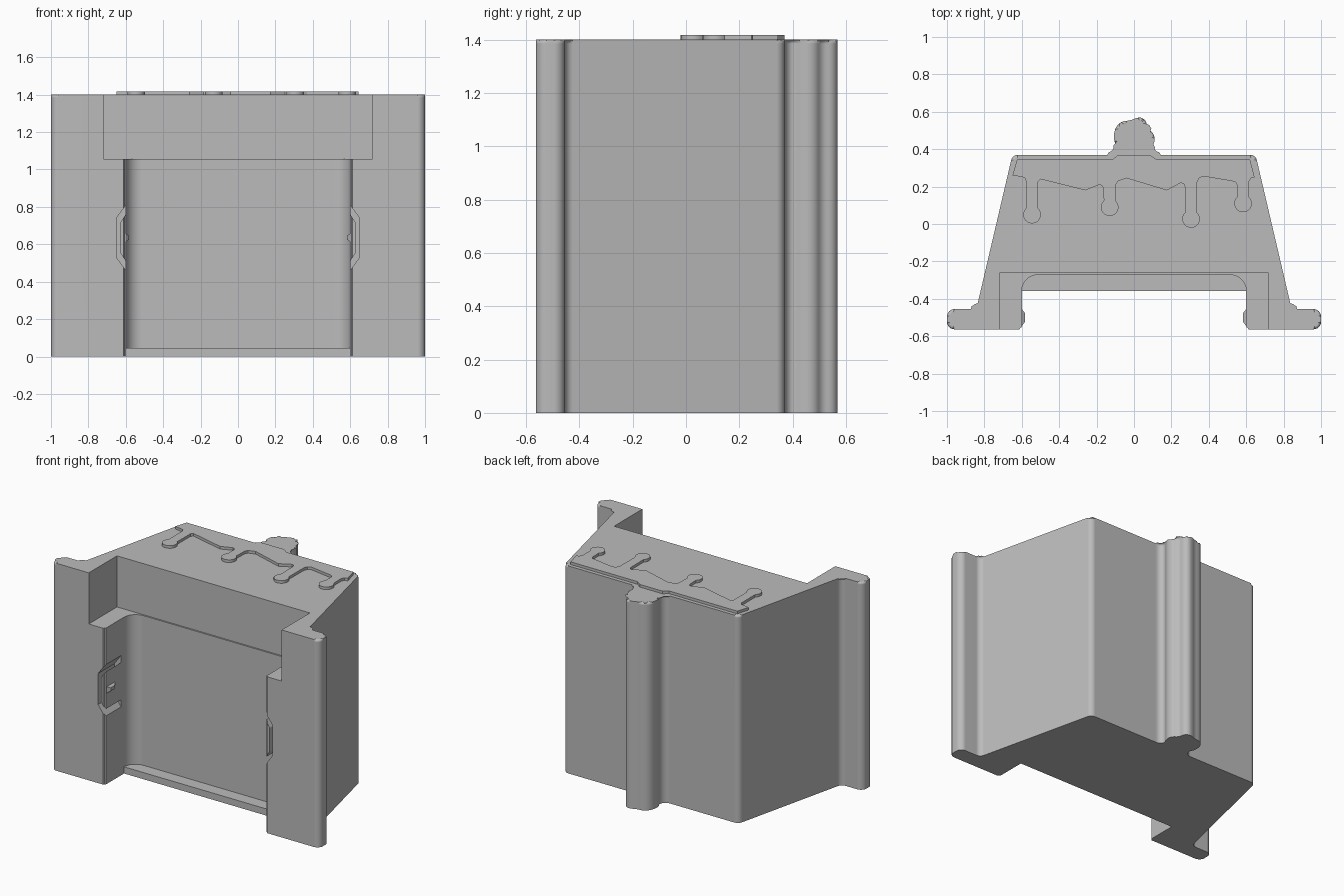
import bpy, bmesh
from math import pi, sin, cos, radians
from mathutils import Vector, Matrix

cube = bpy.data.objects.get("Cube")
if cube:
    bpy.data.objects.remove(cube)

grey = bpy.data.materials.new("light_grey")
grey.use_nodes = True
grey.diffuse_color = (0.5, 0.5, 0.5, 1)
grey.node_tree.nodes["Principled BSDF"].inputs["Base Color"].default_value = (0.5, 0.5, 0.5, 1)


def make_object(name, bm):
    bmesh.ops.recalc_face_normals(bm, faces=bm.faces)
    mesh = bpy.data.meshes.new(name)
    bm.to_mesh(mesh)
    bm.free()
    mesh.materials.append(grey)
    obj = bpy.data.objects.new(name, mesh)
    bpy.context.collection.objects.link(obj)
    return obj


def prism(name, pts, lo, hi, axis="Z", bevel=0):
    """Extrude a flat outline along Z (points are x, y) or Y (points are x, z)."""
    place = (lambda a, b, h: (a, b, h)) if axis == "Z" else (lambda a, b, h: (a, h, b))
    bm = bmesh.new()
    low = [bm.verts.new(place(a, b, lo)) for a, b in pts]
    top = [bm.verts.new(place(a, b, hi)) for a, b in pts]
    bm.faces.new(low)
    bm.faces.new(top)
    n = len(pts)
    for i in range(n):
        j = (i + 1) % n
        bm.faces.new((low[i], low[j], top[j], top[i]))
    if bevel:
        ring = [e for e in bm.edges if all(v in top for v in e.verts)]
        bmesh.ops.bevel(bm, geom=ring, offset=bevel, segments=4, profile=0.5,
                        affect="EDGES")
    return make_object(name, bm)


def rounded(corners, steps=6):
    """Turn (x, y, trim) corners of a closed outline into circular arcs."""
    out = []
    n = len(corners)
    for i, (x, y, trim) in enumerate(corners):
        p = Vector((x, y))
        if not trim:
            out.append((x, y))
            continue
        to_a = (Vector(corners[i - 1][:2]) - p).normalized()
        to_b = (Vector(corners[(i + 1) % n][:2]) - p).normalized()
        a, b, w = p + to_a * trim, p + to_b * trim, sin(to_a.angle(to_b) / 2)
        for k in range(steps + 1):
            t = k / steps
            ka, kp, kb = (1 - t) ** 2, 2 * w * t * (1 - t), t * t
            q = (a * ka + p * kp + b * kb) / (ka + kp + kb)
            out.append((q.x, q.y))
    return out


def smooth_path(pts, rounds=2):
    """Corner-cutting that keeps the end points."""
    for _ in range(rounds):
        new = [pts[0]]
        for (ax, ay), (bx, by) in zip(pts, pts[1:]):
            new += [(ax * .75 + bx * .25, ay * .75 + by * .25),
                    (ax * .25 + bx * .75, ay * .25 + by * .75)]
        pts = new + [pts[-1]]
    return pts


def mirror(pts):
    return [(-p[0], *p[1:]) for p in reversed(pts)]


def cut(target, cutter):
    cutter.hide_render = True
    mod = target.modifiers.new("cut", "BOOLEAN")
    mod.object = cutter
    mod.operation = "DIFFERENCE"
    mod.solver = "EXACT"
    bpy.context.view_layer.objects.active = target
    bpy.ops.object.modifier_apply(modifier=mod.name)
    bpy.data.objects.remove(cutter)


# Body: flared block with flanged feet and a knobbly rib on the back
FRONT, TOP = -0.563, 1.4
side = [(1, FRONT, .04), (1, -.455, .04), (.843, -.455, .03), (.65, .37, .03)]
knob = smooth_path([(.16, .37), (.115, .37), (.09, .40), (.112, .44), (.106, .485),
                    (.07, .51), (.066, .55), (.04, .57), (.01, .567), (-.02, .553),
                    (-.065, .55), (-.102, .515), (-.11, .45), (-.088, .41),
                    (-.115, .37), (-.16, .37)])
outline = rounded(side + [(x, y, 0) for x, y in knob] + mirror(side))
body = prism("body", outline, 0, TOP, bevel=.015)


# Front bay, its open lower end behind a sill, and the wider pocket above
def bay(name, back, radius, lo, hi):
    half = [(.612, -.7, 0), (.612, FRONT, 0), (.608, -.555, 0), (.6, -.551, 0), (.6, back, radius)]
    cut(body, prism(name, rounded(half + mirror(half)), lo, hi))


bay("bay_cutter", -.272, .085, .045, 1.2)
bay("sill_cutter", -.358, 0, -.1, .2)
cut(body, prism("pocket_cutter",
                [(.72, -.7), (.72, -.262), (-.72, -.262), (-.72, -.7)], 1.055, 1.6))

# Spring fingers: a bent slit in each bay wall with a small catch on the finger
MID = .635
upper = [(.59, .141), (.63, .08)]
outer = [(.65, .105), (.59, .187)]
slit = upper + [(x, -z) for x, z in reversed(upper)]
slit += [(x, -z) for x, z in reversed(outer)] + outer
for s, label in ((1, "left"), (-1, "right")):
    cut(body, prism("slit_cutter", [(s * x, MID + z) for x, z in slit], -.7, -.39, "Y"))
    bm = bmesh.new()
    bmesh.ops.create_cone(bm, cap_ends=True, segments=4, radius1=1, radius2=.45, depth=1,
                          matrix=Matrix.Rotation(pi / 4, 4, "Z"))
    for v in bm.verts:
        x, y, z = v.co
        v.co = (s * (.5945 - z * .023), -.5 + y * .075, MID + x * .035)
    make_object(label + "_catch", bm)


# Drip-shaped plate on the top
def drip(right, left, cx, cy, r=.047):
    arc = [radians(48 - 276 * k / 18) for k in range(19)]
    return [right] + [(cx + r * cos(a), cy + r * sin(a)) for a in arc] + [left]


plate = [(-.625, .345), (-.115, .345), (-.085, .37), (.085, .37), (.12, .345),
         (.62, .345), (.645, .25), (.625, .245)]
plate += drip((.614, .225), (.55, .21), .583, .11)
plate += [(.542, .225), (.52, .23), (.37, .255), (.348, .245)]
plate += drip((.338, .225), (.272, .2), .305, .027)
plate += [(.265, .215), (.25, .22), (.175, .18), (-.04, .245), (-.085, .23)]
plate += drip((-.097, .21), (-.163, .19), -.13, .09)
plate += [(-.17, .205), (-.185, .21), (-.26, .18), (-.5, .24)]
plate += drip((-.513, .225), (-.577, .23), -.545, .05)
plate += [(-.585, .247), (-.6, .252), (-.65, .26)]
prism("drip_plate", plate, TOP - .01, 1.418)

# Smooth shading with sharp creases kept
bpy.ops.object.select_all(action="DESELECT")
for name in ("body", "drip_plate"):
    obj = bpy.data.objects[name]
    obj.select_set(True)
    bpy.context.view_layer.objects.active = obj
bpy.ops.object.shade_smooth_by_angle(angle=radians(30))
for name in ("body", "drip_plate"):
    mod = bpy.data.objects[name].modifiers.new("even_normals", "WEIGHTED_NORMAL")
    mod.keep_sharp = True
